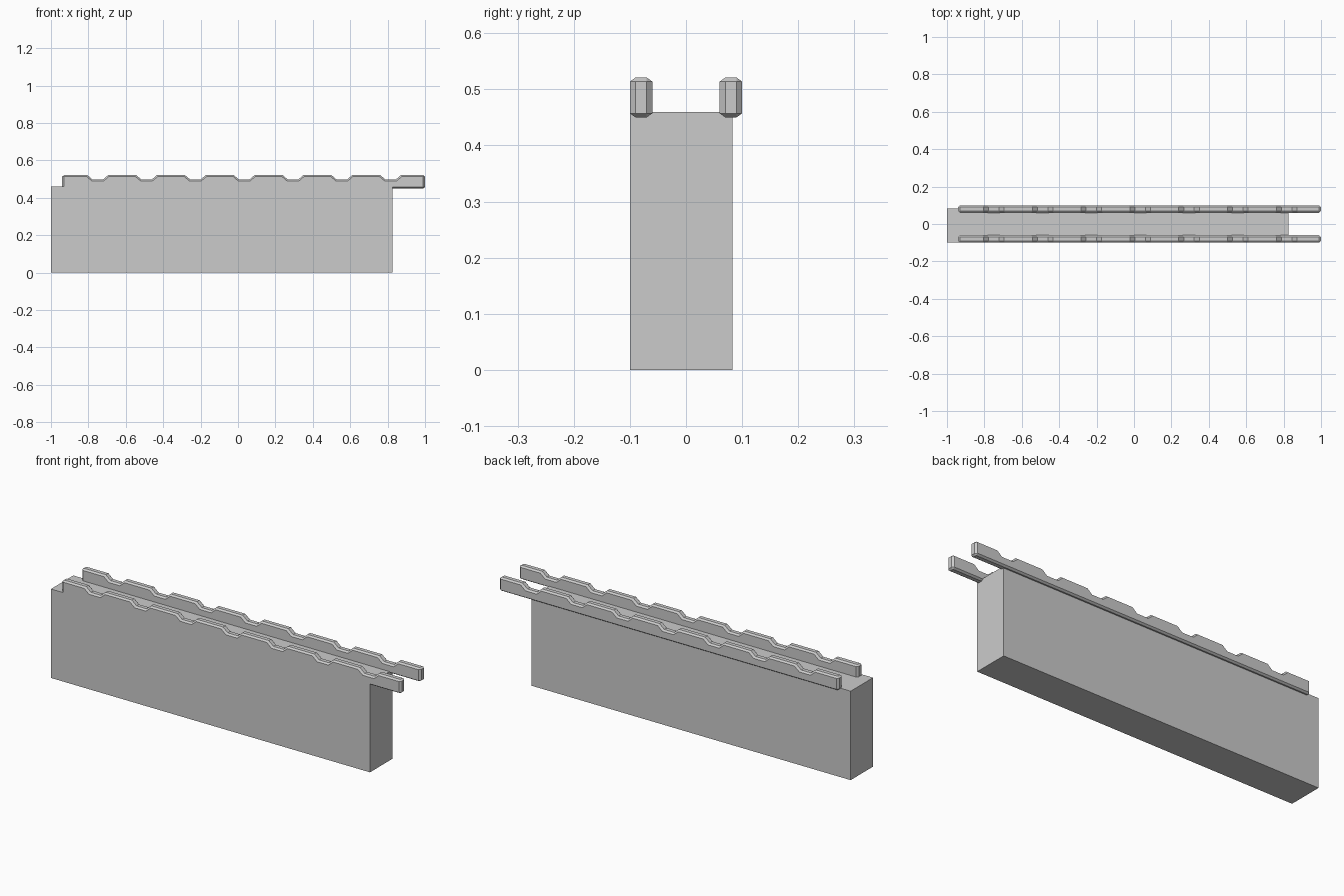
import bpy, bmesh

if "Cube" in bpy.data.objects:
    bpy.data.objects.remove(bpy.data.objects["Cube"])


def finish(bm, name):
    bmesh.ops.recalc_face_normals(bm, faces=bm.faces)
    me = bpy.data.meshes.new(name)
    bm.to_mesh(me)
    bm.free()
    ob = bpy.data.objects.new(name, me)
    bpy.context.collection.objects.link(ob)
    return ob


def prism(name, outline, y0, y1):
    """Extrude an x-z outline from y0 to y1."""
    bm = bmesh.new()
    face = bm.faces.new([bm.verts.new((x, y0, z)) for x, z in outline])
    ext = bmesh.ops.extrude_face_region(bm, geom=[face])
    verts = [g for g in ext["geom"] if isinstance(g, bmesh.types.BMVert)]
    bmesh.ops.translate(bm, verts=verts, vec=(0, y1 - y0, 0))
    return finish(bm, name)


# Solid base block
prism("base_block", [(-1, 0), (0.825, 0), (0.825, 0.46), (-1, 0.46)], -0.1, 0.083)

# Notched rail: flat plateaus separated by seven shallow valleys
Z_SCALE = 0.72   # squashes the chamfer vertically
BOTTOM, TOP, VALLEY = 0.45, 0.521, 0.498
outline = [(1.0, BOTTOM), (-0.94, BOTTOM), (-0.94, TOP)]
for i in range(7):
    cx = 0.033 + (i - 3) * 0.261
    outline += [(cx - 0.055, TOP), (cx - 0.028, VALLEY),
                (cx + 0.028, VALLEY), (cx + 0.055, TOP)]
outline.append((1.0, TOP))
rails = prism("notched_rails", [(x, z / Z_SCALE) for x, z in outline], -0.1, -0.06)
rails.scale.z = Z_SCALE

# Single-segment chamfer, then mirror to the other side
bev = rails.modifiers.new("chamfer", 'BEVEL')
bev.width = 0.01
bev.segments = 1
bev.limit_method = 'ANGLE'
bev.angle_limit = 1.1
mir = rails.modifiers.new("mirror", 'MIRROR')
mir.use_axis = (False, True, False)
